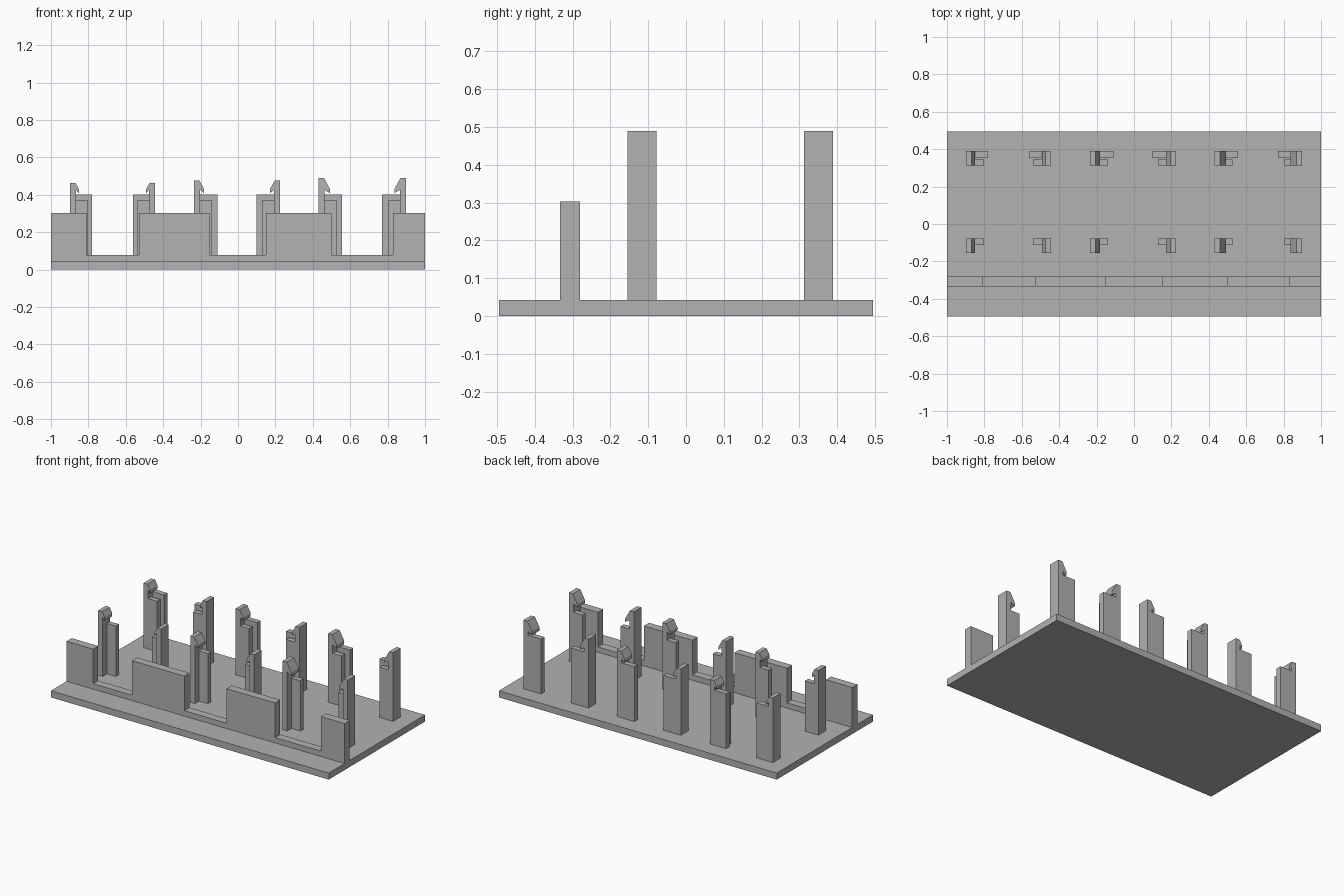
import bpy
import bmesh

cube = bpy.data.objects.get("Cube")
if cube:
    bpy.data.objects.remove(cube, do_unlink=True)

# Single plain grey plastic
GREY = (0.445, 0.445, 0.445, 1.0)
grey = bpy.data.materials.new("grey plastic")
grey.use_nodes = True
grey.diffuse_color = GREY
grey.node_tree.nodes["Principled BSDF"].inputs["Base Color"].default_value = GREY


def extrude_profile(name, profile, y0, y1):
    """Extrude an x-z outline from y0 to y1."""
    bm = bmesh.new()
    face = bm.faces.new([bm.verts.new((x, y0, z)) for x, z in profile])
    ext = bmesh.ops.extrude_face_region(bm, geom=[face])
    verts = [v for v in ext["geom"] if isinstance(v, bmesh.types.BMVert)]
    bmesh.ops.translate(bm, verts=verts, vec=(0, y1 - y0, 0))
    bmesh.ops.recalc_face_normals(bm, faces=bm.faces)
    mesh = bpy.data.meshes.new(name)
    bm.to_mesh(mesh)
    bm.free()
    mesh.materials.append(grey)
    obj = bpy.data.objects.new(name, mesh)
    bpy.context.collection.objects.link(obj)
    return obj


def rect(x0, x1, z0, z1):
    return [(x0, z0), (x1, z0), (x1, z1), (x0, z1)]


FLOOR = 0.043   # top of the base plate
SUNK = 0.03     # parts start slightly inside the plate

# Base plate
extrude_profile("base_plate", rect(-1, 1, 0, FLOOR), -0.495, 0.495)

# Front wall with three low openings
outline = [(-1, SUNK), (1, SUNK), (1, 0.303)]
for right, left in ((0.83, 0.50), (0.15, -0.153), (-0.53, -0.81)):
    outline += [(right, 0.303), (right, 0.078), (left, 0.078), (left, 0.303)]
outline.append((-1, 0.303))
extrude_profile("front_wall", outline, -0.333, -0.28)


def clip_post(name, x, d, top, barb, reach, y, rear):
    """Barbed clip with its supports; x is the outer side, d points inward."""
    col = 0.033
    hook = [(0, SUNK), (col, SUNK), (col, 0.425), (col + barb, 0.408),
            (col + barb, 0.43), (col - 0.004, top), (0, top)]
    extrude_profile(name + "_hook", [(x + d * u, z) for u, z in hook], y, y + 0.077)

    def support(part, width, height, y0, y1):
        extrude_profile(name + part, rect(x + d * col, x + d * width, SUNK, height),
                        y + y0, y + y1)

    if rear:
        support("_stop", reach, 0.40, 0.042, 0.077)
        support("_rest", 0.097, 0.37, 0, 0.033)
    else:
        support("_rest", 0.097, 0.37, 0.043, 0.077)


# Three pairs of facing clips, in two rows
PAIRS = [("right", -0.898, -0.444, 0.463, 0.014, 0.117),
         ("middle", -0.235, 0.225, 0.475, 0.021, 0.126),
         ("left", 0.43, 0.898, 0.49, 0.029, 0.127)]
for pair, xa, xb, top, barb, reach in PAIRS:
    for row, y in (("front", -0.155), ("rear", 0.312)):
        for side, x, d in (("a", xa, 1), ("b", xb, -1)):
            clip_post(f"{pair}_{row}_clip_{side}", x, d, top, barb, reach, y, row == "rear")
